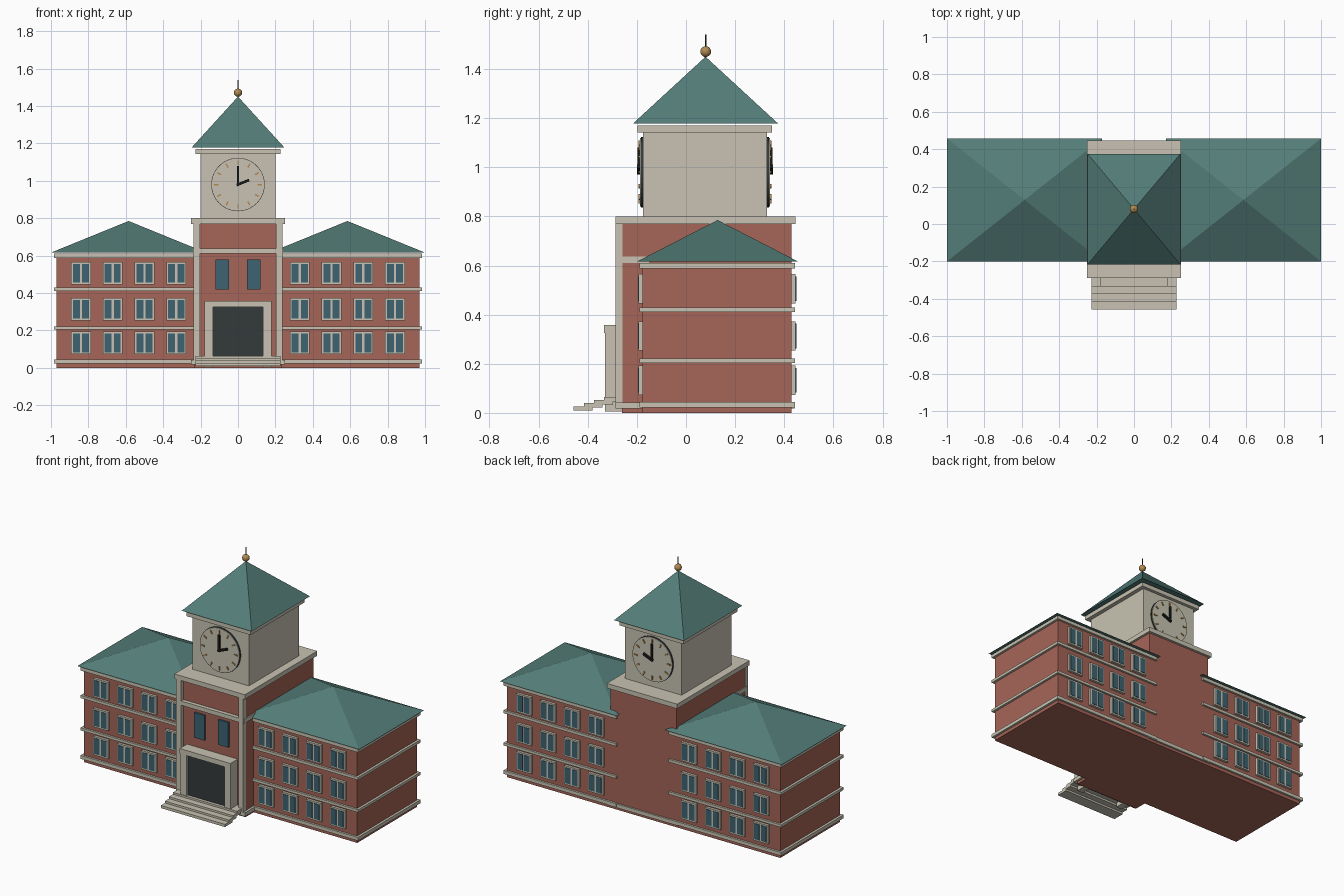
import bpy, bmesh, math
from mathutils import Matrix, Vector

if "Cube" in bpy.data.objects:
    bpy.data.objects.remove(bpy.data.objects["Cube"])


def material(name, r, g, b):
    m = bpy.data.materials.new(name)
    m.diffuse_color = (r, g, b, 1)
    m.use_nodes = True
    m.node_tree.nodes["Principled BSDF"].inputs["Base Color"].default_value = m.diffuse_color
    return m


BRICK = material("red brick", 0.38, 0.128, 0.095)
STONE = material("cream stone", 0.58, 0.545, 0.445)
ROOF = material("green copper", 0.088, 0.205, 0.188)
GLASS = material("blue glass", 0.048, 0.127, 0.17)
DOOR = material("dark door", 0.034, 0.042, 0.043)
GOLD = material("gold", 0.45, 0.26, 0.085)
BLACK = material("black metal", 0.012, 0.012, 0.012)


def finish(name, bm, mat):
    bmesh.ops.recalc_face_normals(bm, faces=bm.faces[:])
    me = bpy.data.meshes.new(name)
    bm.to_mesh(me)
    bm.free()
    me.materials.append(mat)
    ob = bpy.data.objects.new(name, me)
    bpy.context.collection.objects.link(ob)
    return ob


def add_box(bm, x0, x1, y0, y1, z0, z1, turn=Matrix()):
    size = Matrix.Diagonal((x1 - x0, y1 - y0, z1 - z0, 1))
    mid = Matrix.Translation(((x0 + x1) / 2, (y0 + y1) / 2, (z0 + z1) / 2))
    bmesh.ops.create_cube(bm, size=1, matrix=turn @ mid @ size)


def boxes(name, mat, items, mirror=False):
    bm = bmesh.new()
    for x0, x1, y0, y1, z0, z1 in items:
        add_box(bm, x0, x1, y0, y1, z0, z1)
        if mirror:
            add_box(bm, -x1, -x0, y0, y1, z0, z1)
    return finish(name, bm, mat)


def pyramid(name, x0, x1, y0, y1, z0, z1):
    bm = bmesh.new()
    base = [bm.verts.new(p) for p in
            ((x0, y0, z0), (x1, y0, z0), (x1, y1, z0), (x0, y1, z0))]
    tip = bm.verts.new(((x0 + x1) / 2, (y0 + y1) / 2, z1))
    bm.faces.new(base)
    for i in range(4):
        bm.faces.new((base[i], base[(i + 1) % 4], tip))
    return finish(name, bm, ROOF)


# Side wings with stone bands and hipped roofs
boxes("wing_walls", BRICK, [(0.235, 0.97, -0.177, 0.43, 0, 0.6)], True)
boxes("wing_bands", STONE,
      [(0.185, 0.985, -0.19, 0.443, a, b) for a, b in
       ((0.022, 0.044), (0.204, 0.221), (0.411, 0.429), (0.588, 0.61))], True)
for side, x0 in (("left", -1.0), ("right", 0.17)):
    pyramid(side + "_wing_roof", x0, x0 + 0.83, -0.2, 0.457, 0.616, 0.785)

# Wing windows, front and back
frames, panes = [], []
for x in (0.33, 0.5, 0.67, 0.84):
    for z in (0.133, 0.313, 0.505):
        for wall, out in ((-0.177, -1), (0.43, 1)):
            def depth(a, b):
                return sorted((wall + out * a, wall + out * b))
            for a, b in ((-0.053, -0.043), (-0.006, 0.006), (0.043, 0.053)):
                frames.append((x + a, x + b, *depth(0, 0.016), z - 0.06, z + 0.06))
            for a, b in ((-0.06, -0.05), (0.05, 0.06)):
                frames.append((x - 0.043, x + 0.043, *depth(0, 0.016), z + a, z + b))
            for a, b in ((-0.043, -0.006), (0.006, 0.043)):
                panes.append((x + a, x + b, *depth(0, 0.019), z - 0.05, z + 0.05))
boxes("window_frames", STONE, frames, True)
boxes("window_panes", GLASS, panes, True)

# Central block
boxes("central_walls", BRICK, [(-0.235, 0.235, -0.26, 0.43, 0, 0.77)])
boxes("corner_pilasters", STONE, [(0.204, 0.238, -0.287, -0.258, 0.03, 0.77)], True)
boxes("central_base_band", STONE, [(-0.25, 0.25, -0.287, 0.441, 0.018, 0.042)])
boxes("central_upper_band", STONE, [(-0.241, 0.241, -0.285, -0.15, 0.61, 0.637)])
boxes("central_cornice", STONE, [(-0.25, 0.25, -0.288, 0.446, 0.77, 0.8)])
boxes("tall_windows", GLASS, [(0.048, 0.121, -0.272, -0.255, 0.42, 0.58)], True)

# Entrance and steps
boxes("door_posts", STONE, [(0.135, 0.178, -0.33, -0.25, 0.005, 0.325)], True)
boxes("door_lintel", STONE, [(-0.18, 0.18, -0.334, -0.25, 0.325, 0.358)])
boxes("door_panel", DOOR, [(-0.135, 0.135, -0.315, -0.25, 0.045, 0.325)])
boxes("entrance_steps", STONE,
      [(-0.227, 0.227, -0.457 + 0.041 * i, -0.38 + 0.041 * i,
        0.01 + 0.0125 * i, 0.027 + 0.0125 * i) for i in range(3)]
      + [(-0.227, 0.227, -0.334, -0.255, 0.046, 0.064)])

# Clock tower
boxes("clock_tower", STONE, [(-0.2, 0.2, -0.175, 0.33, 0.79, 1.145)])
boxes("tower_cornice", STONE, [(-0.227, 0.227, -0.197, 0.351, 1.142, 1.17)])
pyramid("tower_roof", -0.248, 0.248, -0.216, 0.375, 1.178, 1.45)

# Clocks: dial, thin dark rim, hour marks and hands
for label, wall, out in (("front", -0.175, -1), ("back", 0.33, 1)):
    place = Matrix.Translation((0, wall, 0.98)) @ Matrix.Diagonal((1, out, 1, 1))
    for part, rad, thick, mat in (("rim", 0.143, 0.008, DOOR), ("dial", 0.14, 0.012, STONE)):
        bm = bmesh.new()
        bmesh.ops.create_cone(bm, cap_ends=True, segments=40, radius1=rad,
                              radius2=rad, depth=thick,
                              matrix=place @ Matrix.Translation((0, thick / 2, 0))
                              @ Matrix.Rotation(math.pi / 2, 4, 'X'))
        finish(label + "_clock_" + part, bm, mat)
    bm = bmesh.new()
    for i in range(12):
        add_box(bm, -0.004, 0.004, 0.01, 0.018, 0.105, 0.128,
                place @ Matrix.Rotation(i * math.pi / 6, 4, 'Y'))
    finish(label + "_hour_marks", bm, GOLD)
    bm = bmesh.new()
    add_box(bm, -0.006, 0.006, 0.01, 0.022, -0.008, 0.1, place)
    add_box(bm, -0.007, 0.007, 0.01, 0.024, -0.008, 0.064,
            place @ Matrix.Rotation(math.radians(68), 4, 'Y'))
    finish(label + "_clock_hands", bm, BLACK)

# Finial
bm = bmesh.new()
bmesh.ops.create_uvsphere(bm, u_segments=16, v_segments=10, radius=0.022,
                          matrix=Matrix.Translation((0, 0.08, 1.471)))
ball = finish("finial_ball", bm, GOLD)
for p in ball.data.polygons:
    p.use_smooth = True
bm = bmesh.new()
bmesh.ops.create_cone(bm, cap_ends=True, segments=8, radius1=0.004, radius2=0.003,
                      depth=0.1, matrix=Matrix.Translation((0, 0.08, 1.49)))
finish("finial_spike", bm, DOOR)
